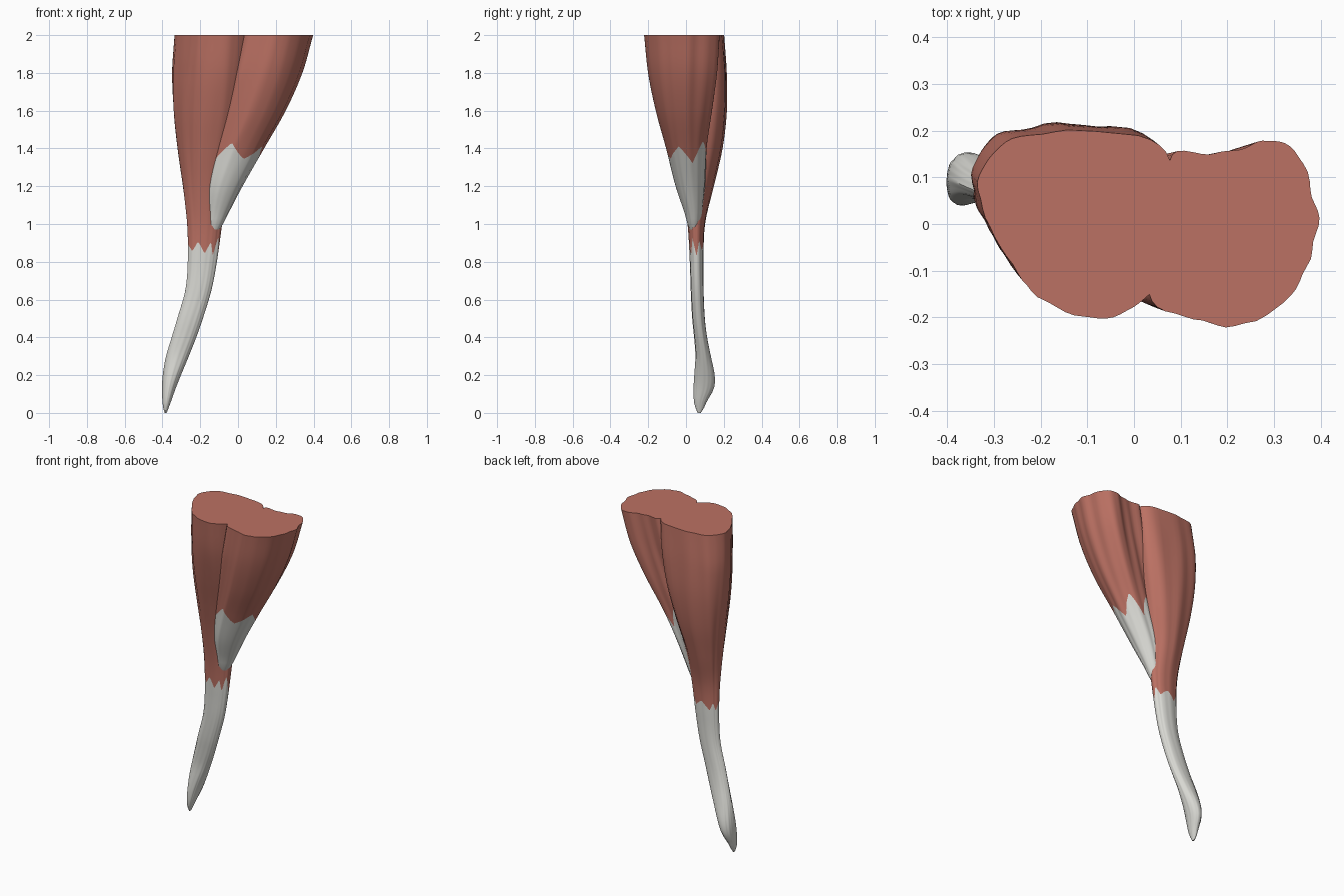
import bpy, bmesh, math, random
from mathutils import Vector, noise

if "Cube" in bpy.data.objects:
    bpy.data.objects.remove(bpy.data.objects["Cube"])

random.seed(4)
N = 72  # vertices around each section


def material(name, col):
    m = bpy.data.materials.new(name)
    m.diffuse_color = (*col, 1)
    m.use_nodes = True
    m.node_tree.nodes["Principled BSDF"].inputs["Base Color"].default_value = m.diffuse_color
    return m


RED = material("muscle_red", (0.50, 0.165, 0.125))
PALE = material("tendon_pale", (0.70, 0.70, 0.66))


def hermite(p0, p1, m0, m1, t):
    return ((2*t**3 - 3*t*t + 1)*p0 + (t**3 - 2*t*t + t)*m0
            + (3*t*t - 2*t**3)*p1 + (t**3 - t*t)*m1)


def section(rows, z):
    """Smoothly interpolated bounds (x0, x1, y0, y1) at height z; rows go down."""
    z = min(max(z, rows[-1][0]), rows[0][0])
    i = next(k for k in range(len(rows) - 1) if z >= rows[k + 1][0])
    def slope(k, c):
        a, b = rows[max(k - 1, 0)], rows[min(k + 1, len(rows) - 1)]
        return (b[c] - a[c]) / (b[0] - a[0])
    h = rows[i + 1][0] - rows[i][0]
    t = (z - rows[i][0]) / h
    return [hermite(rows[i][c], rows[i + 1][c], slope(i, c)*h, slope(i + 1, c)*h, t)
            for c in range(1, 5)]


def outline(pts):
    """Closed smooth curve through pts, scaled to -1..1."""
    n, out = len(pts), []
    for k in range(N):
        s = k * n / N
        i, t = int(s), s - int(s)
        p = [Vector(pts[(i + d) % n]) for d in (-1, 0, 1, 2)]
        out.append(hermite(p[1], p[2], (p[2] - p[0])/2, (p[3] - p[1])/2, t))
    lo = [min(v[c] for v in out) for c in (0, 1)]
    hi = [max(v[c] for v in out) for c in (0, 1)]
    return [tuple(2*(v[c] - lo[c])/(hi[c] - lo[c]) - 1 for c in (0, 1)) for v in out]


def jagged(teeth, amp):
    """Zigzag height offsets around the muscle/tendon border."""
    ctrl = [(amp if i % 2 else -amp) * random.uniform(0.3, 1) for i in range(teeth)]
    out = []
    for k in range(N):
        s = k * teeth / N
        i, t = int(s), s - int(s)
        out.append(ctrl[i]*(1 - t) + ctrl[(i + 1) % teeth]*t)
    return out


def loft(name, mat, rows, prof, zs, border, jag):
    bm = bmesh.new()
    rings = []
    for z in zs:
        ring = []
        w = max(0, 1 - abs(z - border)/0.3)
        for k, (u, v) in enumerate(prof):
            zz = z + jag[k]*w
            x0, x1, y0, y1 = section(rows, zz)
            a = math.atan2(v, u)
            # the cut outline fades into an ellipse lower down
            b = min(max((zz - 1.1)/0.7, 0), 1)
            pu, pv = b*u + (1 - b)*math.cos(a), b*v + (1 - b)*math.sin(a)
            # lengthwise fibre ripple
            r = 1 + 0.055*noise.noise(Vector((4*math.cos(a), 4*math.sin(a), zz*1.2)))
            ring.append(bm.verts.new(((x0 + x1)/2 + pu*r*(x1 - x0)/2,
                                      (y0 + y1)/2 + pv*r*(y1 - y0)/2, zz)))
        rings.append(ring)
    for A, B in zip(rings, rings[1:]):
        for k in range(N):
            bm.faces.new((A[k], A[(k + 1) % N], B[(k + 1) % N], B[k]))
    if zs[0] != border:
        bm.faces.new(rings[0])
    if zs[-1] != border:
        bm.faces.new(rings[-1][::-1])
    bmesh.ops.recalc_face_normals(bm, faces=bm.faces)
    if sum(f.normal.dot(f.calc_center_median() - Vector((sum(section(rows, f.calc_center_median().z)[:2])/2, 0.04, f.calc_center_median().z))) for f in bm.faces) < 0:
        bmesh.ops.reverse_faces(bm, faces=bm.faces)
    me = bpy.data.meshes.new(name)
    bm.to_mesh(me)
    bm.free()
    ob = bpy.data.objects.new(name, me)
    bpy.context.collection.objects.link(ob)
    me.materials.append(mat)
    bpy.ops.object.select_all(action='DESELECT')
    ob.select_set(True)
    bpy.context.view_layer.objects.active = ob
    bpy.ops.object.shade_smooth_by_angle(angle=math.radians(40))


def span(a, b, n):
    return [a + (b - a)*i/n for i in range(n)] + [b]


# main head and its long tendon: z, x0, x1, y0, y1
main_rows = [
    (2.0, -.335, .095, -.20, .20), (1.8, -.35, .075, -.175, .213),
    (1.6, -.345, .045, -.13, .213), (1.4, -.322, -.005, -.075, .19),
    (1.2, -.292, -.06, -.025, .145), (1.0, -.268, -.085, .008, .10),
    (0.8, -.265, -.112, .02, .092), (0.65, -.278, -.14, .025, .093),
    (0.5, -.32, -.185, .033, .10), (0.4, -.35, -.22, .043, .112),
    (0.3, -.38, -.26, .05, .132), (0.2, -.398, -.302, .044, .152),
    (0.13, -.402, -.33, .04, .148), (0.06, -.40, -.355, .042, .11),
    (0.02, -.395, -.37, .052, .092), (0.0, -.388, -.378, .062, .078)]
main_prof = outline([
    (-.34, .09), (-.31, .155), (-.24, .19), (-.1, .2), (.05, .175), (.09, .08),
    (.1, 0), (.08, -.1), (.03, -.16), (-.02, -.19), (-.1, -.2), (-.19, -.17),
    (-.25, -.11), (-.31, -.01)])
jag = jagged(14, 0.055)
loft("main_muscle_belly", RED, main_rows, main_prof, span(2, .88, 28), .88, jag)
loft("main_tendon", PALE, main_rows, main_prof, span(.88, 0, 32), .88, jag)

# side head, joining the main one through a short tendon
side_rows = [
    (2.0, .03, .398, -.22, .18), (1.8, -.01, .34, -.20, .165),
    (1.6, -.06, .25, -.16, .14), (1.4, -.12, .135, -.105, .112),
    (1.2, -.165, .022, -.055, .10), (1.05, -.17, -.055, -.005, .085),
    (1.0, -.166, -.08, .008, .076), (.97, -.155, -.10, .02, .065)]
side_prof = outline([
    (.08, .15), (.16, .152), (.23, .16), (.28, .18), (.34, .16), (.38, .08),
    (.398, 0), (.37, -.09), (.32, -.17), (.21, -.217), (.12, -.2), (.03, -.158),
    (.07, -.05), (.07, .06)])
jag = jagged(10, 0.07)
loft("side_muscle_belly", RED, side_rows, side_prof, span(2, 1.38, 18), 1.38, jag)
loft("side_tendon", PALE, side_rows, side_prof, span(1.38, .97, 14), 1.38, jag)
